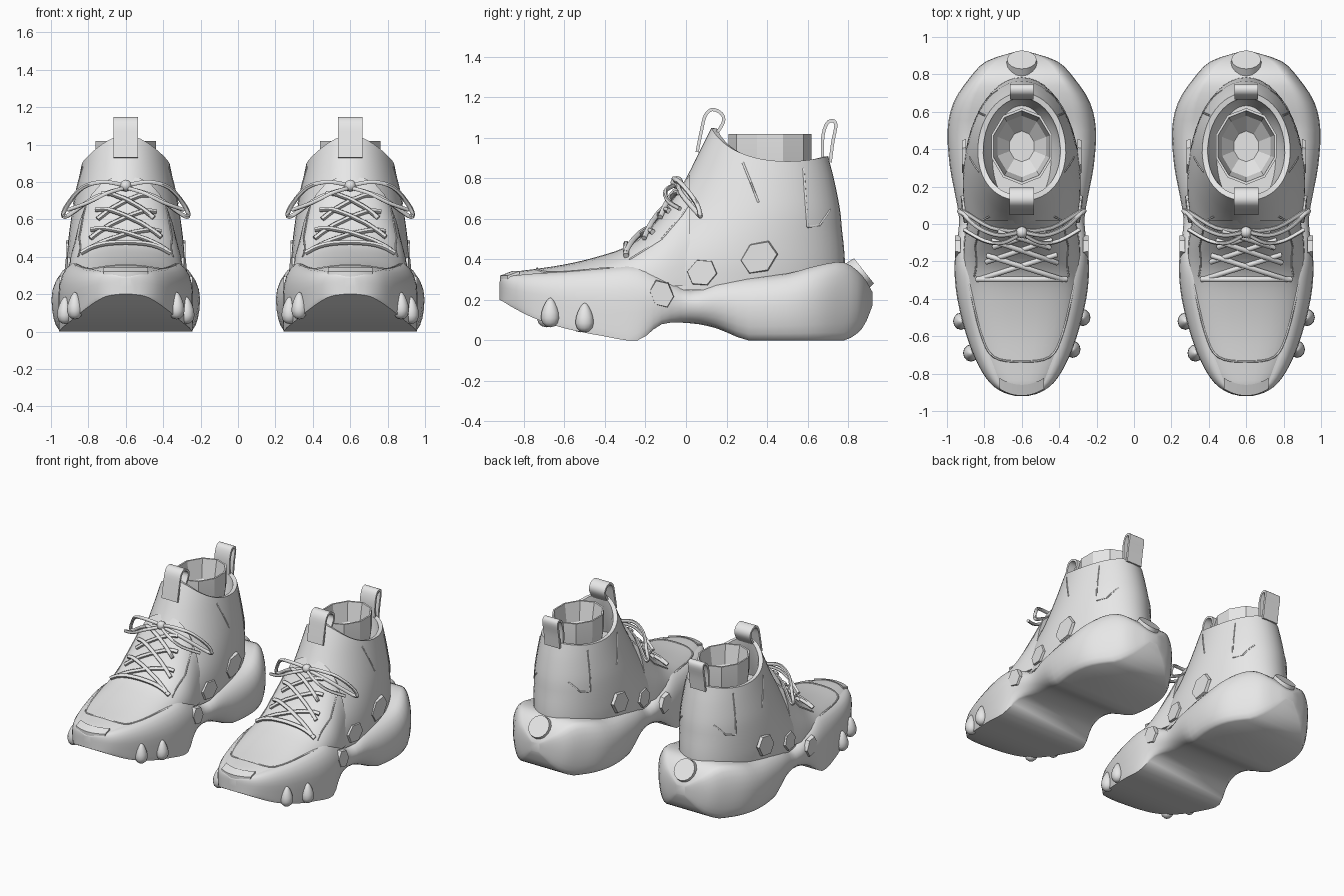
import bpy, bmesh, math
from mathutils import Vector, Matrix
from mathutils.bvhtree import BVHTree

cube = bpy.data.objects.get("Cube")
if cube:
    bpy.data.objects.remove(cube)

GREY = (0.8, 0.8, 0.8, 1)
grey = bpy.data.materials.new("plain_grey")
grey.use_nodes = True
grey.diffuse_color = GREY
grey.node_tree.nodes["Principled BSDF"].inputs["Base Color"].default_value = GREY

SIDES = (("right", -0.6), ("left", 0.6))


def place(name, mesh, angle=35):
    """Shade a part and put one copy of it on each shoe."""
    mesh.materials.clear()
    mesh.materials.append(grey)
    mesh.shade_smooth()
    mesh.set_sharp_from_angle(angle=math.radians(angle))
    for side, offset in SIDES:
        obj = bpy.data.objects.new(side + "_" + name, mesh)
        obj.location.x = offset
        bpy.context.collection.objects.link(obj)


def to_mesh(name, bm):
    bmesh.ops.recalc_face_normals(bm, faces=bm.faces)
    mesh = bpy.data.meshes.new(name)
    bm.to_mesh(mesh)
    return mesh


def smooth_rows(rows, steps):
    """Catmull-Rom interpolation through rows of numbers."""
    rows = [Vector(r) for r in rows]
    out = []
    for i in range(len(rows) - 1):
        p0, p1 = rows[max(i - 1, 0)], rows[i]
        p2, p3 = rows[i + 1], rows[min(i + 2, len(rows) - 1)]
        for s in range(steps):
            t = s / steps
            out.append((p1 * 2 + (p2 - p0) * t + (p0 * 2 - p1 * 5 + p2 * 4 - p3) * t * t
                        + (p1 * 3 - p0 - p2 * 3 + p3) * t ** 3) / 2)
    return out + [rows[-1]]


def loft(name, rings, caps=(True, True)):
    bm = bmesh.new()
    loops = [[bm.verts.new(p) for p in ring] for ring in rings]
    count = len(loops[0])
    for a, b in zip(loops, loops[1:]):
        for i in range(count):
            j = (i + 1) % count
            bm.faces.new((a[i], a[j], b[j], b[i]))
    for cap, loop in zip(caps, (loops[0], loops[-1])):
        if cap:
            bm.faces.new(loop)
    return to_mesh(name, bm)


def quarter(n):
    return [(math.sin(i / n * math.pi / 2), math.cos(i / n * math.pi / 2)) for i in range(n + 1)]


def mirrored(half, y):
    """Close a half section that runs from its lowest to its highest point."""
    right = [Vector((x, y, z)) for x, z in half]
    left = [Vector((-x, y, z)) for x, z in reversed(half) if x > 1e-5]
    return right + left


# Sole: y, underside height, underside half width, half width, top height
SOLE = [(-.92, .2, .03, .03, .29), (-.9, .19, .1, .1, .31), (-.85, .16, .16, .17, .32),
        (-.75, .11, .23, .235, .33), (-.6, .06, .29, .295, .34), (-.4, .02, .34, .345, .36),
        (-.24, 0, .355, .36, .37), (-.12, .08, .31, .35, .32), (.02, .085, .24, .335, .25),
        (.15, .06, .25, .355, .29), (.31, 0, .32, .385, .31), (.5, 0, .34, .397, .33),
        (.65, 0, .31, .365, .37), (.78, 0, .22, .28, .385), (.87, .06, .13, .19, .32),
        (.92, .17, .03, .04, .24)]
rings = []
for y, low, base, wide, top in smooth_rows(SOLE, 3):
    low = max(low, 0)
    mid = (low + top) / 2 + .01
    inner = wide * .72
    half = [(base + (wide - base) * s, mid - (mid - low) * c) for s, c in quarter(5)]
    half += [(inner + (wide - inner) * c, mid + (top - mid) * s) for s, c in quarter(5)[1:]]
    rings.append(mirrored(half, y))
place("sole", loft("sole", rings), 40)

# Toe box and instep: y, half width, top height
TOE = [(-.91, .07, .31), (-.87, .14, .335), (-.75, .21, .352), (-.6, .265, .375),
       (-.45, .3, .41), (-.3, .315, .46), (-.2, .315, .53), (-.1, .31, .65), (.02, .29, .83)]
rings = []
for y, wide, top in smooth_rows(TOE, 3):
    base = .27
    half = [(wide * c ** .8, base + (top - base) * s) for s, c in quarter(8)[:-1]] + [(0, top)]
    rings.append(mirrored(half, y))
toe_mesh = loft("toe_box", rings)
place("toe_box", toe_mesh, 50)

# Ankle shaft: height, front y, back y, half width
SHAFT = smooth_rows([(.25, -.4, .78, .31), (.37, -.35, .785, .315), (.46, -.28, .78, .31),
                     (.55, -.18, .77, .3), (.65, -.09, .76, .285), (.8, 0, .73, .255),
                     (.92, .06, .7, .23), (1.06, .13, .68, .2)], 6)


def shaft_point(a, z, inset=0):
    for low, high in zip(SHAFT, SHAFT[1:]):
        if z <= high[0]:
            break
    row = low.lerp(high, (z - low[0]) / (high[0] - low[0]))
    front, back, wide = row[1] + inset, row[2] - inset, row[3] - inset
    return Vector((wide * math.sin(a), (front + back) / 2 - (back - front) / 2 * math.cos(a), z))


def rim(a):
    f = (1 + math.cos(a)) / 2
    return .87 + .18 * f ** 3 + .04 * (1 - f) ** 4


TURN = [i / 48 * math.tau for i in range(48)]
rings = [[shaft_point(a, .25 + (rim(a) - .25) * t / 16) for a in TURN] for t in range(17)]
rings.append([shaft_point(a, rim(a) - .004, .03) for a in TURN])
rings.append([shaft_point(a, rim(a) - .08, .06) for a in TURN])
rings.append([shaft_point(a, .74, .11) for a in TURN])
shaft_mesh = loft("ankle_shaft", rings)
place("ankle_shaft", shaft_mesh, 50)

# Faceted inner sock with a funnel inside
rings = []
for grow, z in ((.9, .76), (1, .9), (1, 1.02), (.93, 1.02), (.8, .88), (.4, .8)):
    rings.append([(.17 * grow * math.sin(k / 10 * math.tau),
                   .415 - .205 * grow * math.cos(k / 10 * math.tau), z) for k in range(10)])
place("inner_sock", loft("inner_sock", rings), 20)


# Tubes and projection onto the upper
def tree(mesh):
    return BVHTree.FromPolygons([v.co for v in mesh.vertices], [p.vertices for p in mesh.polygons])


TREES = [tree(toe_mesh), tree(shaft_mesh)]


def project(start, direction):
    hits = [t.ray_cast(Vector(start), Vector(direction)) for t in TREES]
    hits = [h for h in hits if h[0] is not None]
    return min(hits, key=lambda h: h[3])[0] if hits else None


def tube(name, points, radius, steps=4):
    path = smooth_rows(points, steps)
    rings = []
    for i, p in enumerate(path):
        tangent = (path[min(i + 1, len(path) - 1)] - path[max(i - 1, 0)]).normalized()
        frame = tangent.to_track_quat("Z", "Y")
        rings.append([p + frame @ Vector((radius * math.cos(k / 6 * math.tau),
                                          radius * math.sin(k / 6 * math.tau), 0)) for k in range(6)])
    place(name, loft(name, rings), 60)


def draped(name, a, b, radius, lift):
    """Lay a straight cord over the instep from above."""
    a, b = Vector((*a, 2)), Vector((*b, 2))
    hits = [project(a.lerp(b, i / 10), (0, 0, -1)) for i in range(11)]
    tube(name, [h + Vector((0, -lift / 2, lift)) for h in hits if h], radius, 2)


# Crossed laces
draped("lace_bar", (-.24, -.29), (.24, -.29), .015, .012)
for i, (y0, y1, wide) in enumerate(((-.29, -.16, .22), (-.2, -.08, .19), (-.12, -.03, .15))):
    for s in (-1, 1):
        draped("lace_cross", (s * wide, y0), (-s * wide * .85, y1), .014, .012 + .004 * s)

# Bow: two loops, two loose ends and the knot
for s in (-1, 1):
    tube("bow_loop", [(0, -.04, .78), (s * .12, -.06, .8), (s * .23, -.02, .77), (s * .31, .05, .68),
                      (s * .335, .07, .62), (s * .3, .06, .625), (s * .16, -.02, .72), (0, -.04, .77)], .012)
    tube("bow_end", [(0, -.05, .77), (s * .1, -.1, .74), (s * .2, -.09, .69), (s * .31, -.03, .65)], .011)
bm = bmesh.new()
bmesh.ops.create_icosphere(bm, subdivisions=2, radius=.032,
                           matrix=Matrix.Translation((0, -.045, .78)))
place("bow_knot", to_mesh("bow_knot", bm), 60)


# Pull loops: flat bands swept along a side profile
def band(name, points, half_width, thick):
    path = smooth_rows([(0, y, z) for y, z in points], 4)
    rings = []
    for i, p in enumerate(path):
        d = (path[min(i + 1, len(path) - 1)] - path[max(i - 1, 0)]).normalized()
        n = Vector((0, -d.z, d.y)) * thick / 2
        w = Vector((half_width, 0, 0))
        rings.append([p - w - n, p + w - n, p + w + n, p - w + n])
    place(name, loft(name, rings), 40)


band("front_pull_loop", [(.055, .93), (.075, 1.03), (.095, 1.11), (.13, 1.14), (.175, 1.12),
                         (.185, 1.08), (.15, 1.02)], .065, .016)
band("back_pull_loop", [(.675, .88), (.675, 1), (.695, 1.07), (.725, 1.085), (.74, 1.06),
                        (.725, .98), (.712, .88)], .062, .016)


# Thick plates: heel disc and side hexagons
def plate(name, centre, normal, sides, size, thick, spin=0):
    bm = bmesh.new()
    turn = Vector(normal).to_track_quat("Z", "Y").to_matrix().to_4x4()
    bmesh.ops.create_cone(bm, cap_ends=True, segments=sides, radius1=1, radius2=.93, depth=thick)
    bm.transform(Matrix.Translation(centre) @ turn @ Matrix.Rotation(spin, 4, "Z")
                 @ Matrix.Diagonal((*size, 1, 1)))
    place(name, to_mesh(name, bm), 30)


plate("heel_disc", (0, .855, .325), (0, .78, .62), 16, (.085, .085), .06)
for s in (-1, 1):
    plate("ankle_hexagon", (s * .309, .36, .41), (s, 0, 0), 6, (.1, .08), .02, s * .6)
    plate("arch_hexagon", (s * .303, .08, .335), (s, -.12 * s * s, .05), 6, (.08, .07), .03, s * .4)
    plate("side_hexagon", (s * .343, -.12, .23), (s, 0, 0), 6, (.06, .075), .03, s * .4)

# Toe spikes: teardrops pointing up
for s in (-1, 1):
    for x, y, z in ((.325, -.51, .04), (.272, -.68, .065)):
        bm = bmesh.new()
        bmesh.ops.create_uvsphere(bm, u_segments=12, v_segments=8, radius=1)
        for v in bm.verts:
            taper = 1 - .55 * (v.co.z + 1) / 2
            v.co = Vector((s * x + v.co.x * .055 * taper, y + .01 * s + v.co.y * .06 * taper,
                           z + (v.co.z + 1) * .073))
        place("toe_spike", to_mesh("toe_spike", bm), 60)

# Toe bumper following the tip of the sole
rings = []
for i in range(-6, 7):
    x = i / 6 * .12
    y = -.91 + 2.6 * x * x
    rings.append([(x, y + dy, z) for dy, z in ((0, .25), (-.008, .26), (-.008, .32), (.05, .342), (.05, .25))])
place("toe_bumper", loft("toe_bumper", rings), 30)

# Panel seams on the toe and ankle
U_SEAM = smooth_rows([(-.28, -.32, 2), (-.22, -.58, 2), (-.15, -.71, 2), (0, -.735, 2),
                      (.15, -.71, 2), (.22, -.58, 2), (.28, -.32, 2)], 4)
tube("toe_seam", [h for h in (project(p, (0, 0, -1)) for p in U_SEAM) if h], .006, 1)
SEAMS = {"collar_seam": [(.28, .88), (.32, .78), (.37, .65)],
         "heel_seam": [(.58, .85), (.6, .56), (.66, .57), (.73, .67)],
         "eyelet_seam": [(-.28, .4), (-.12, .5), (-.02, .62), (.06, .74)]}
for name, seam in SEAMS.items():
    for s in (-1, 1):
        dense = [Vector(a).lerp(Vector(b), k / 4) for a, b in zip(seam, seam[1:]) for k in range(5)]
        hits = [project((s, y, z), (-s, 0, 0)) for y, z in dense[:-1]]
        tube(name, [h for h in hits if h], .005, 1)
